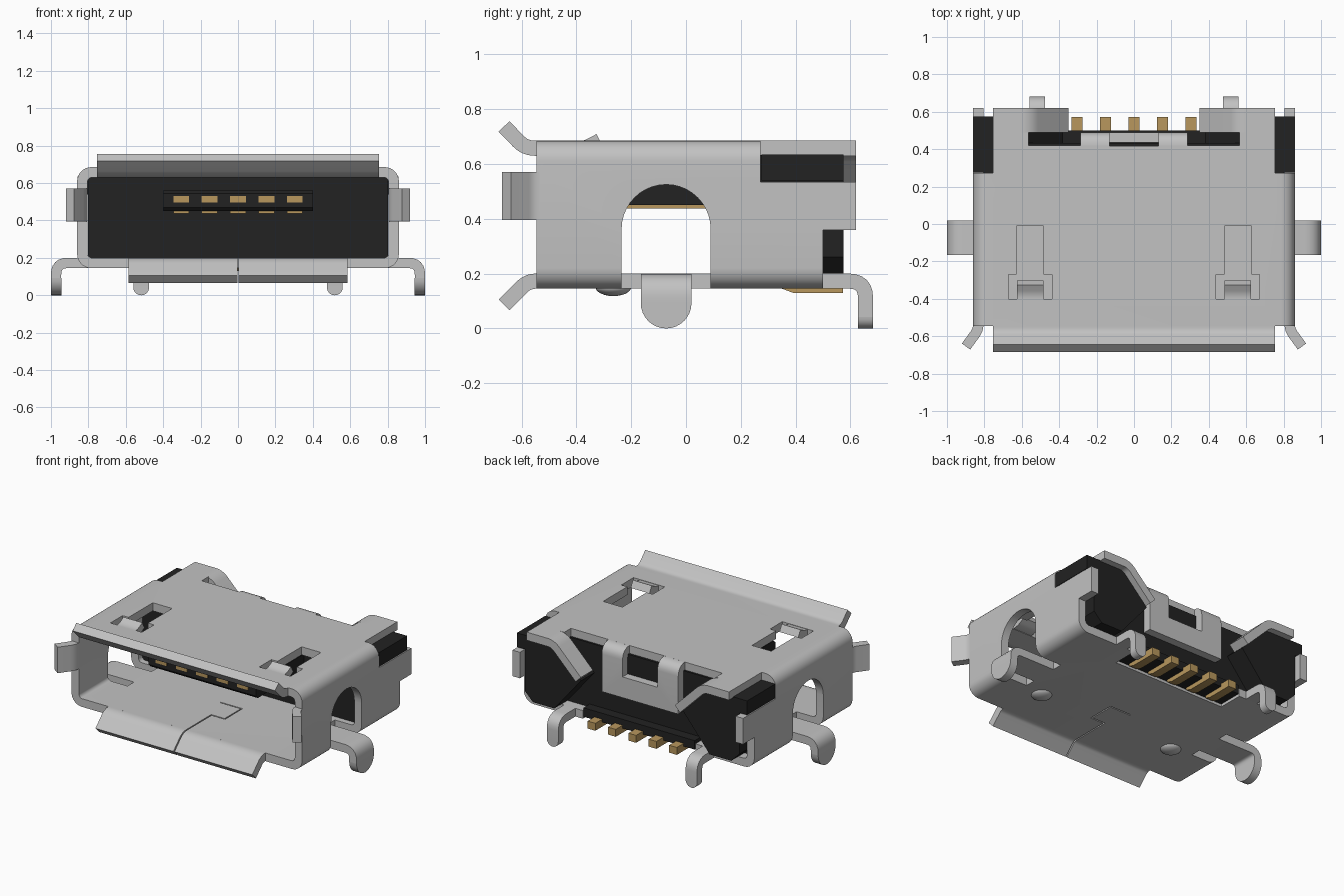
import bpy, bmesh, math
from mathutils import Vector

if "Cube" in bpy.data.objects:
    bpy.data.objects.remove(bpy.data.objects["Cube"])


def material(name, rgb):
    m = bpy.data.materials.new(name)
    m.diffuse_color = (*rgb, 1)
    m.use_nodes = True
    m.node_tree.nodes["Principled BSDF"].inputs["Base Color"].default_value = m.diffuse_color
    return m


STEEL = material("steel grey", (0.54, 0.54, 0.54))
BLACK = material("black plastic", (0.016, 0.016, 0.016))
GOLD = material("contact gold", (0.48, 0.31, 0.11))
T = 0.055                      # sheet thickness
TOP, BOT = 0.6575, 0.1725      # centre heights of the top and bottom sheets


def prism(name, pts, axis, a, b, mat=STEEL):
    """Extrude a 2D outline along an axis from a to b."""
    place = {'x': lambda u, v, w: (w, u, v),
             'y': lambda u, v, w: (u, w, v),
             'z': lambda u, v, w: (u, v, w)}[axis]
    bm = bmesh.new()
    face = bm.faces.new([bm.verts.new(place(u, v, a)) for u, v in pts])
    ext = bmesh.ops.extrude_face_region(bm, geom=[face])
    step = Vector(place(0, 0, b - a))
    bmesh.ops.translate(bm, vec=step, verts=[g for g in ext['geom'] if isinstance(g, bmesh.types.BMVert)])
    bmesh.ops.recalc_face_normals(bm, faces=bm.faces)
    me = bpy.data.meshes.new(name)
    bm.to_mesh(me)
    bm.free()
    me.materials.append(mat)
    ob = bpy.data.objects.new(name, me)
    bpy.context.collection.objects.link(ob)
    return ob


def box(name, x, y, z, mat=STEEL):
    return prism(name, [(x[0], y[0]), (x[1], y[0]), (x[1], y[1]), (x[0], y[1])], 'z', z[0], z[1], mat)


def cut(ob, cutter):
    m = ob.modifiers.new("cut", 'BOOLEAN')
    m.operation, m.solver, m.object = 'DIFFERENCE', 'EXACT', cutter
    bpy.context.view_layer.objects.active = ob
    bpy.ops.object.modifier_apply(modifier=m.name)
    bpy.data.objects.remove(cutter)


def cut_box(ob, x, y, z):
    cut(ob, box("cutter", x, y, z))


def span(s, a, b):
    return sorted((s * a, s * b))


def fillet(path, d, n=6):
    """Round the inner corners of a path."""
    path = [Vector(p) for p in path]
    out = [path[0]]
    for p, q, r in zip(path, path[1:], path[2:]):
        a, b = q + (p - q).normalized() * d, q + (r - q).normalized() * d
        for i in range(n + 1):
            t = i / n
            out.append(a * (1 - t) ** 2 + q * 2 * t * (1 - t) + b * t * t)
    return out + [path[-1]]


def ribbon(path, d=0.04, t=T):
    """Outline of a bent sheet of thickness t along a path."""
    p = fillet(path, d)
    left, right = [], []
    for i, q in enumerate(p):
        d0 = (q - p[max(i - 1, 0)]).normalized()
        d1 = (p[min(i + 1, len(p) - 1)] - q).normalized()
        tan = (d0 + d1).normalized()
        nrm = Vector((-tan.y, tan.x)) * t / 2
        left.append(q + nrm)
        right.append(q - nrm)
    return left + right[::-1]


def arc(cx, cy, r, a0, a1, n=8):
    return [(cx + r * math.cos(math.radians(a0 + (a1 - a0) * i / n)),
             cy + r * math.sin(math.radians(a0 + (a1 - a0) * i / n))) for i in range(n + 1)]


def round_rect(x0, x1, z0, z1, r):
    return (arc(x1 - r, z1 - r, r, 0, 90) + arc(x0 + r, z1 - r, r, 90, 180)
            + arc(x0 + r, z0 + r, r, 180, 270) + arc(x1 - r, z0 + r, r, 270, 360))


# Shell: a folded sheet tube with its openings cut out
shell = prism("shell", round_rect(-0.86, 0.86, 0.145, 0.685, 0.075), 'y', -0.545, 0.62)
cut(shell, prism("cutter", round_rect(-0.805, 0.805, 0.2, 0.63, 0.025), 'y', -1, 1))
cut_box(shell, (-0.565, 0.565), (0.42, 0.8), (0.5, 0.8))       # rear top notch
cut_box(shell, (-0.62, 0.62), (0.49, 0.8), (0.5, 0.8))
cut_box(shell, (-1, 1), (0.5, 0.8), (0, 0.36))                 # rear lower edge
cut_box(shell, (-0.42, 0.42), (0.33, 0.8), (0, 0.3))           # contact window
for s in (-1, 1):
    cut_box(shell, span(s, 0.755, 1), (0.272, 0.8), (0.535, 0.8))
    cut(shell, prism("cutter", [(-0.235, 0.05), (0.09, 0.05)] + arc(-0.0725, 0.3625, 0.1625, 0, 180, 20),
                     'x', *span(s, 0.66, 1)))                  # side arch
    c = s * 0.555
    cut_box(shell, (c - 0.072, c + 0.072), (-0.33, -0.012), (0.5, 0.8))   # spring slot
    cut_box(shell, (c - 0.117, c + 0.117), (-0.4, -0.27), (0.5, 0.8))
# interlocking seam in the floor
for x, y in (((-0.004, 0.004), (-0.6, -0.28)), ((-0.004, 0.104), (-0.288, -0.28)),
             ((0.096, 0.104), (-0.288, -0.1)), ((-0.06, 0.104), (-0.108, -0.1))):
    cut_box(shell, x, y, (0.1, 0.25))

# Flared lips around the mouth
prism("top_lip", ribbon([(-0.54, TOP), (-0.587, TOP), (-0.664, 0.737)], 0.035), 'x', -0.755, 0.755)
for s in (-1, 1):
    prism("bottom_lip", ribbon([(-0.54, BOT), (-0.577, BOT), (-0.664, 0.086)], 0.03),
          'x', *span(s, 0.004, 0.585))
    prism("side_lip", ribbon([(s * 0.8325, -0.53), (s * 0.8325, -0.565), (s * 0.898, -0.655)], 0.03),
          'z', 0.395, 0.57)

    # Spring tab in the roof and dimple in the floor
    c = s * 0.555
    prism("roof_spring", ribbon([(-0.405, TOP), (-0.37, TOP), (-0.315, 0.687)], 0.03, 0.05),
          'x', c - 0.07, c + 0.07)
    bpy.ops.mesh.primitive_uv_sphere_add(segments=24, ring_count=12, location=(s * 0.515, -0.265, 0.15))
    dimple = bpy.context.object
    dimple.name = "floor_dimple"
    dimple.scale = (0.065, 0.065, 0.032)
    dimple.data.materials.append(STEEL)

    # Side mounting leg with a round foot
    prism("side_leg", ribbon([(s * 0.655, BOT), (s * 0.9725, BOT), (s * 0.9725, 0.0925)], 0.06),
          'y', -0.165, 0.02)
    prism("side_foot", arc(-0.0725, 0.0925, 0.0925, 180, 360, 16), 'x', *span(s, 0.945, 1.0))

    # Rear mounting pin with a round foot
    x = span(s, 0.475, 0.56)
    prism("rear_pin", ribbon([(0.48, BOT), (0.655, BOT), (0.655, 0.0425)], 0.06), 'x', *x)
    prism("rear_foot", arc(s * 0.5175, 0.0425, 0.0425, 180, 360, 12), 'y', 0.6275, 0.6825)

    # Rear wing bent down over the housing
    prism("rear_wing", ribbon([(s * 0.62, TOP), (s * 0.56, TOP), (s * 0.37, 0.4675)], 0.04),
          'y', 0.49, 0.62)

    # Housing corner: faceted rear block and shoulder
    prism("housing_corner", [(s * u, v) for u, v in
          ((0.80, 0.63), (0.57, 0.63), (0.38, 0.44), (0.58, 0.2), (0.74, 0.2), (0.80, 0.26))],
          'y', 0.40, 0.575, BLACK)
    box("housing_shoulder", span(s, 0.755, 0.858), (0.275, 0.575), (0.54, 0.635), BLACK)

# Rear tab with its window
tab = prism("rear_tab", ribbon([(0.415, TOP), (0.4625, TOP), (0.4625, 0.36)], 0.045), 'x', -0.285, 0.285)
cut_box(tab, (-0.13, 0.13), (0.40, 0.6), (0.5, 0.8))
cut_box(shell, (-0.13, 0.13), (0.418, 0.6), (0.5, 0.8))

# Plastic housing and tongue
box("housing", (-0.803, 0.803), (0.13, 0.434), (0.198, 0.632), BLACK)
box("housing_floor", (-0.415, 0.415), (0.335, 0.5), (0.16, 0.22), BLACK)
prism("tongue", [(-0.38, 0.47), (-0.36, 0.45), (0.15, 0.45), (0.15, 0.56), (-0.36, 0.56), (-0.38, 0.545)],
      'x', -0.4, 0.4, BLACK)

# Five contacts: tongue strip, tip and solder tail
for i in range(-2, 3):
    x = i * 0.152
    box("contact_strip", (x - 0.042, x + 0.042), (-0.33, 0.14), (0.438, 0.455), GOLD)
    box("contact_tip", (x - 0.042, x + 0.042), (-0.385, -0.36), (0.497, 0.53), GOLD)
    prism("solder_tail", [(0.35, 0.145), (0.39, 0.13), (0.573, 0.13), (0.573, 0.18), (0.35, 0.18)],
          'x', x - 0.029, x + 0.029, GOLD)

# Smooth bends, keep edges sharp
bpy.ops.object.select_all(action='SELECT')
bpy.context.view_layer.objects.active = shell
bpy.ops.object.shade_smooth_by_angle(angle=math.radians(30))
